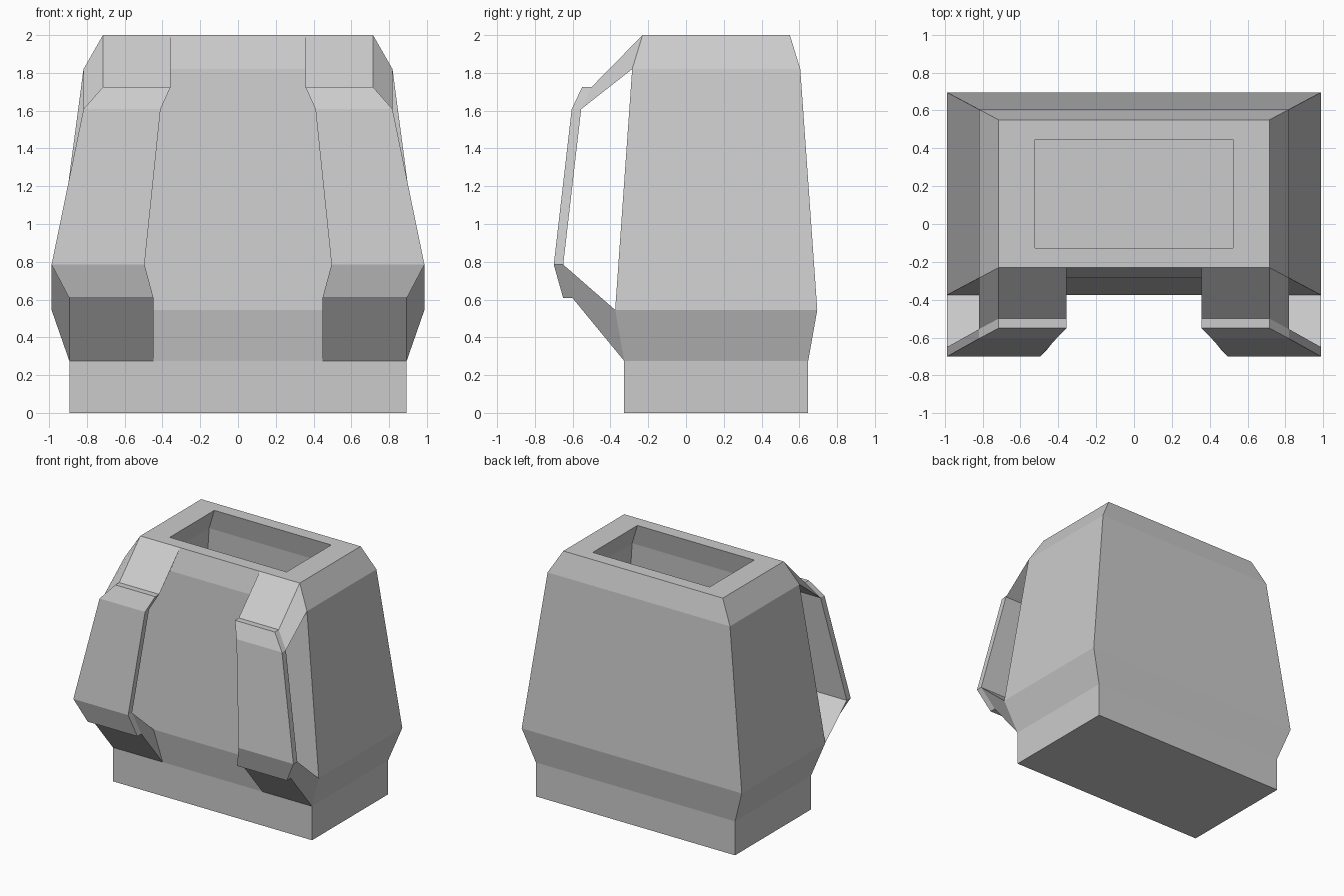
import bpy, bmesh

if "Cube" in bpy.data.objects:
    bpy.data.objects.remove(bpy.data.objects["Cube"])


def loft(name, rings, mirror=False):
    """Skin four-point rings in order and cap both ends."""
    bm = bmesh.new()
    loops = [[bm.verts.new(p) for p in ring] for ring in rings]
    for a, b in zip(loops, loops[1:]):
        for i in range(4):
            j = (i + 1) % 4
            bm.faces.new((a[i], a[j], b[j], b[i]))
    bm.faces.new(loops[0][::-1])
    bm.faces.new(loops[-1])
    bmesh.ops.recalc_face_normals(bm, faces=bm.faces)
    mesh = bpy.data.meshes.new(name)
    bm.to_mesh(mesh)
    bm.free()
    obj = bpy.data.objects.new(name, mesh)
    bpy.context.collection.objects.link(obj)
    if mirror:
        mod = obj.modifiers.new("Mirror", 'MIRROR')
        mod.use_mirror_merge = False
    return obj


def rect(w, d, z, cy=0.16):
    """Horizontal rectangle from half width and half depth."""
    return [(-w, cy - d, z), (w, cy - d, z), (w, cy + d, z), (-w, cy + d, z)]


# Pack body: outer shell up to the rim, then the pocket wall back down
outer = [(0.893, 0.487, 0), (0.893, 0.487, 0.275), (0.987, 0.535, 0.545),
         (0.818, 0.445, 1.82), (0.715, 0.39, 2.0)]
k = 0.733
inner = [(w * k, d * k, z) for w, d, z in outer[:1:-1]]
inner.append((0.893 * k, 0.487 * k, 0.3))
loft("pack_body", [rect(*r) for r in outer + inner])

# Strap cross-sections: inner x, outer x, front y, z
profile = [(0.357, 0.715, -0.55, 1.725), (0.41, 0.818, -0.605, 1.608),
           (0.495, 0.987, -0.70, 0.785), (0.447, 0.893, -0.65, 0.607)]
loft("strap", [[(a, y, z), (b, y, z), (b, y + 0.05, z), (a, y + 0.05, z)]
               for a, b, y, z in profile], mirror=True)


def bracket(name, p, q, body_p, body_q):
    """Block from the body edges to the back edges of two strap sections."""
    def ring(p, q, yz_p, yz_q):
        return [(p[0], *yz_p), (p[1], *yz_p), (q[1], *yz_q), (q[0], *yz_q)]
    loft(name, [ring(p, q, body_p, body_q),
                ring(p, q, (p[2] + 0.05, p[3]), (q[2] + 0.05, q[3]))], mirror=True)


# Blocks joining strap ends to the body
bracket("shoulder_block", profile[0], profile[1], (-0.23, 2.0), (-0.285, 1.82))
bracket("lower_block", profile[2], profile[3], (-0.375, 0.545), (-0.327, 0.275))
